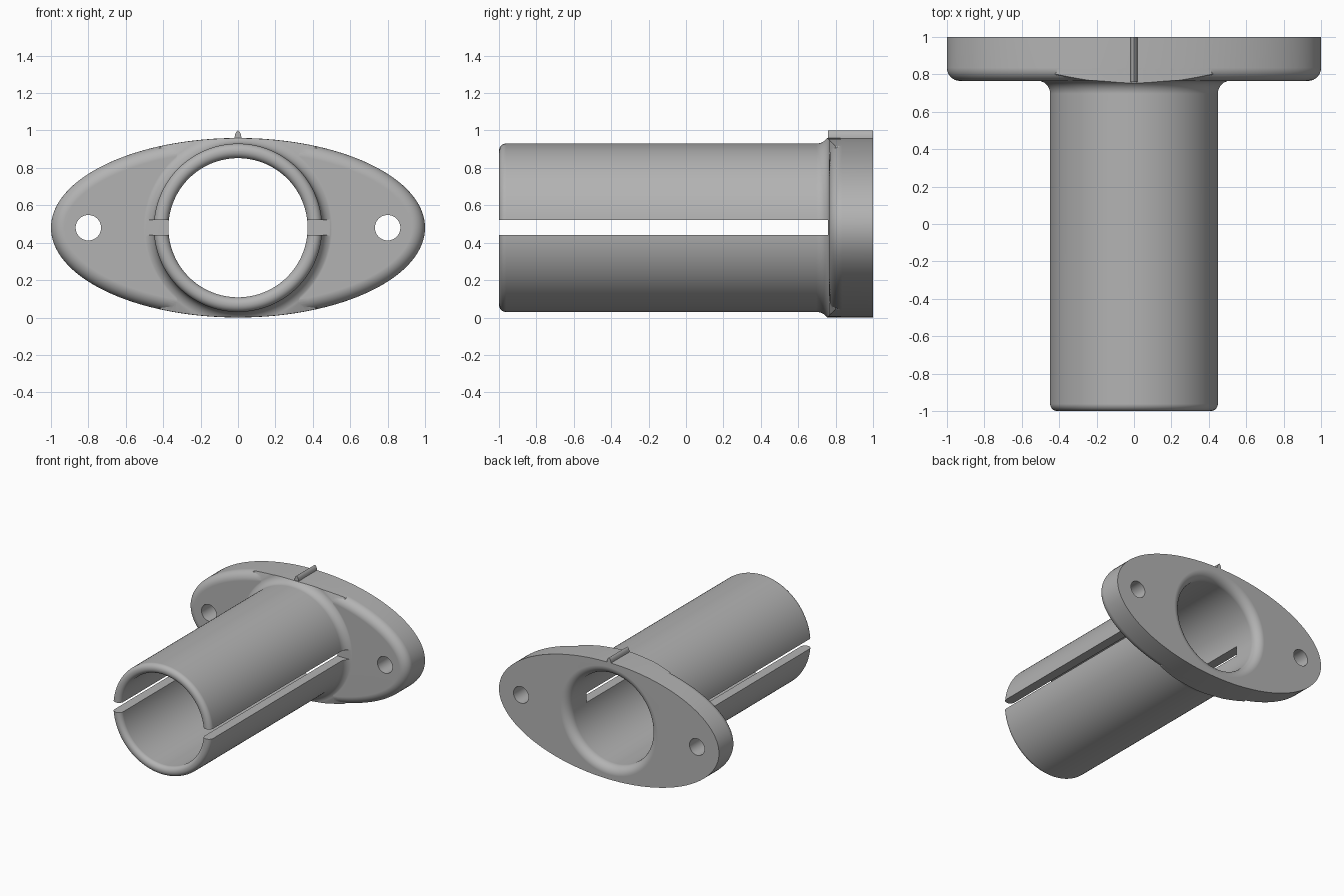
import bpy, bmesh
from math import sin, cos, pi, radians, hypot

if "Cube" in bpy.data.objects:
    bpy.data.objects.remove(bpy.data.objects["Cube"], do_unlink=True)

CZ = 0.48            # height of the tube axis
A, B = 1.0, 0.48     # flange half sizes
OUTER, BORE = 0.45, 0.372
FACE = 0.765         # front face of the flange
R = 0.07             # fillet radius
SEG = 128

grey = bpy.data.materials.new("satin_grey")
grey.use_nodes = True
colour = (0.45, 0.45, 0.45, 1)
grey.diffuse_color = colour
grey.node_tree.nodes["Principled BSDF"].inputs["Base Color"].default_value = colour


def loft(name, rings):
    """Solid through a list of equal rings, capped at both ends."""
    bm = bmesh.new()
    loops = [[bm.verts.new(p) for p in ring] for ring in rings]
    n = len(loops[0])
    for a, b in zip(loops, loops[1:]):
        for i in range(n):
            j = (i + 1) % n
            bm.faces.new((a[i], a[j], b[j], b[i]))
    bm.faces.new(loops[0][::-1])
    bm.faces.new(loops[-1])
    bmesh.ops.recalc_face_normals(bm, faces=bm.faces)
    me = bpy.data.meshes.new(name)
    bm.to_mesh(me)
    bm.free()
    me.materials.append(grey)
    ob = bpy.data.objects.new(name, me)
    bpy.context.collection.objects.link(ob)
    return ob


def circle(r, y, x=0, n=SEG):
    return [(x + r * cos(2 * pi * i / n), y, CZ + r * sin(2 * pi * i / n)) for i in range(n)]


def ellipse(inset, y):
    """Ellipse moved inward along its normals."""
    pts = []
    for i in range(SEG):
        c, s = cos(2 * pi * i / SEG), sin(2 * pi * i / SEG)
        k = inset / hypot(B * c, A * s)
        pts.append((A * c - k * B * c, y, CZ + B * s - k * A * s))
    return pts


def arc(cr, cy, r, start, end, steps=8):
    """Profile points (radius, y) along an arc, angles in degrees."""
    angles = [radians(start + (end - start) * i / steps) for i in range(steps + 1)]
    return [(cr + r * cos(a), cy + r * sin(a)) for a in angles]


def revolve(name, profile):
    return loft(name, [circle(r, y) for r, y in profile])


def box(name, x, y0, y1, z0, z1):
    ring = lambda y: [(-x, y, z0), (x, y, z0), (x, y, z1), (-x, y, z1)]
    return loft(name, [ring(y0), ring(y1)])


def boolean(target, tool, operation):
    mod = target.modifiers.new(operation, "BOOLEAN")
    mod.object, mod.operation, mod.solver = tool, operation, "EXACT"
    bpy.context.view_layer.update()
    graph = bpy.context.evaluated_depsgraph_get()
    me = bpy.data.meshes.new_from_object(target.evaluated_get(graph))
    target.modifiers.clear()
    target.data = me
    bpy.data.objects.remove(tool, do_unlink=True)


def finish(ob):
    bpy.ops.object.select_all(action="DESELECT")
    ob.select_set(True)
    bpy.context.view_layer.objects.active = ob
    bpy.ops.object.shade_smooth_by_angle(angle=radians(30))
    mod = ob.modifiers.new("even_shading", "WEIGHTED_NORMAL")
    mod.keep_sharp = True


# Tube with rounded front lip and flared root, trimmed to the flange outline
E = 0.038
profile = arc(OUTER - E, -1 + E, E, -90, 0)
profile += arc(OUTER + R, FACE + 0.002 - R, R, 180, 90)
profile += [(0.60, 0.80), (0.60, 0.92)]
body = revolve("flanged_sleeve", profile)
boolean(body, loft("outline", [ellipse(0.001, -1.2), ellipse(0.001, 1.2)]), "INTERSECT")

# Oval flange with a rounded front rim
rim = [(R - r, y) for r, y in arc(0, FACE + R, R, 0, -90)]
flange = loft("flange", [ellipse(0, 1)] + [ellipse(i, y) for i, y in rim])
boolean(body, flange, "UNION")

# Bore, rounded at both ends
bore = [(BORE + E, -1.05)] + arc(BORE + E, -1 + E, E, 270, 180)
bore += arc(BORE + R, 1 - R, R, 180, 90) + [(BORE + R, 1.05)]
boolean(body, revolve("bore", bore), "DIFFERENCE")

# Side slots and bolt holes
boolean(body, box("slot", 0.7, -1.1, 0.76, CZ - 0.038, CZ + 0.042), "DIFFERENCE")
for x in (-0.8, 0.8):
    hole = loft("hole", [circle(0.068, y, x, 48) for y in (0.6, 1.1)])
    boolean(body, hole, "DIFFERENCE")
finish(body)

# Pointed alignment ridge on top of the flange
half = [(0.018, 0.945), (0.018, 0.965), (0.015, 0.98), (0.009, 0.993)]
outline = half + [(0, 1.0)] + [(-x, z) for x, z in reversed(half)]
ridge = loft("alignment_ridge", [[(x, y, z) for x, z in outline] for y in (0.76, 1.0)])
finish(ridge)
